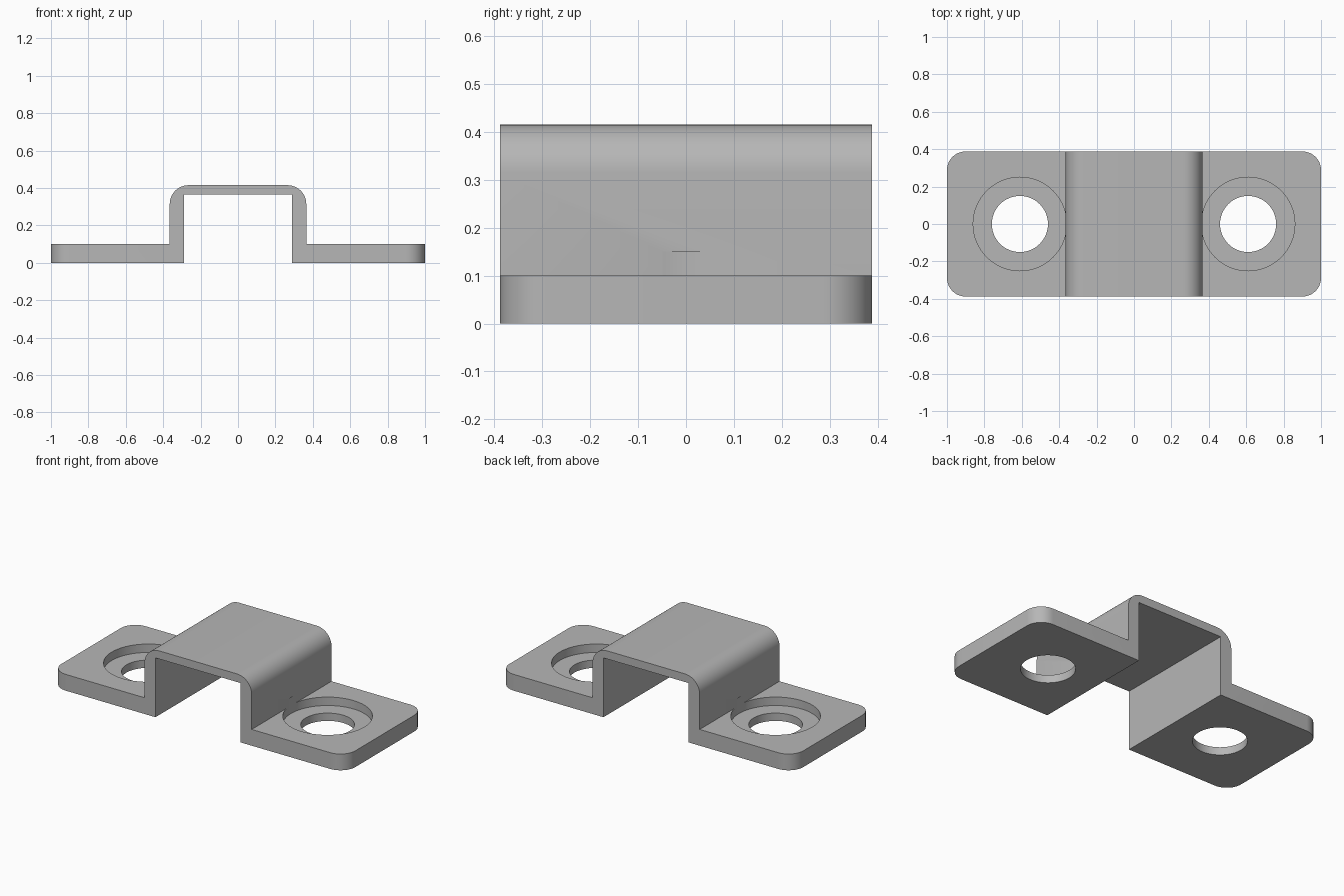
import bpy
import bmesh
from math import cos, sin, pi, radians

cube = bpy.data.objects.get("Cube")
if cube:
    bpy.data.objects.remove(cube, do_unlink=True)

HALF_LENGTH, HALF_WIDTH = 1.0, 0.388
PLATE, TOP, ROOF = 0.1, 0.415, 0.365
OUTER, INNER = 0.365, 0.29
RADIUS = 0.1
HOLE_X, HOLE_R, BORE_R, BORE_FLOOR = 0.61, 0.15, 0.25, 0.048

grey = bpy.data.materials.new("plain grey")
grey.use_nodes = True
colour = (0.47, 0.47, 0.47, 1)
grey.diffuse_color = colour
grey.node_tree.nodes["Principled BSDF"].inputs["Base Color"].default_value = colour

# Half of the hat-shaped section, from the inner roof out and back to the crown
steps = 12
half = [(INNER, ROOF), (INNER, 0), (HALF_LENGTH, 0), (HALF_LENGTH, PLATE), (OUTER, PLATE)]
for i in range(steps + 1):
    a = pi / 2 * i / steps
    half.append((OUTER - RADIUS + RADIUS * cos(a), TOP - RADIUS + RADIUS * sin(a)))
section = half + [(-x, z) for x, z in reversed(half)]

# Extrude the section across the width
bm = bmesh.new()
face = bm.faces.new([bm.verts.new((x, -HALF_WIDTH, z)) for x, z in section])
extruded = bmesh.ops.extrude_face_region(bm, geom=[face])["geom"]
bmesh.ops.translate(bm, vec=(0, 2 * HALF_WIDTH, 0),
                    verts=[g for g in extruded if isinstance(g, bmesh.types.BMVert)])

# Round the four upright corners of the flanges
corners = [e for e in bm.edges
           if all(abs(v.co.x) > HALF_LENGTH - 0.001 for v in e.verts)
           and abs(e.verts[0].co.z - e.verts[1].co.z) > 0.01]
bmesh.ops.bevel(bm, geom=corners, offset=RADIUS, offset_type='OFFSET',
                segments=steps, profile=0.5, affect='EDGES')
bmesh.ops.recalc_face_normals(bm, faces=bm.faces)
mesh = bpy.data.meshes.new("saddle_bracket")
bm.to_mesh(mesh)
bm.free()
bracket = bpy.data.objects.new("saddle_bracket", mesh)
bpy.context.collection.objects.link(bracket)
mesh.materials.append(grey)
bpy.context.view_layer.objects.active = bracket


def drill(x, radius, bottom, top):
    """Cut a round upright hole between two heights."""
    bpy.ops.mesh.primitive_cylinder_add(vertices=64, radius=radius, depth=top - bottom,
                                        location=(x, 0, (top + bottom) / 2))
    cutter = bpy.context.object
    cutter.name = "hole_cutter"
    cutter.hide_render = True
    cutter.data.materials.append(grey)
    bpy.context.view_layer.objects.active = bracket
    cut = bracket.modifiers.new("hole", 'BOOLEAN')
    cut.operation = 'DIFFERENCE'
    cut.solver = 'EXACT'
    cut.object = cutter
    bpy.ops.object.modifier_apply(modifier=cut.name)
    bpy.data.objects.remove(cutter, do_unlink=True)


# Counterbored screw hole in each flange
for side in (-1, 1):
    drill(side * HOLE_X, BORE_R, BORE_FLOOR, PLATE + 0.05)
    drill(side * HOLE_X, HOLE_R, -0.05, PLATE)

bpy.ops.object.select_all(action='DESELECT')
bracket.select_set(True)
bpy.context.view_layer.objects.active = bracket
bpy.ops.object.shade_smooth_by_angle(angle=radians(30))
